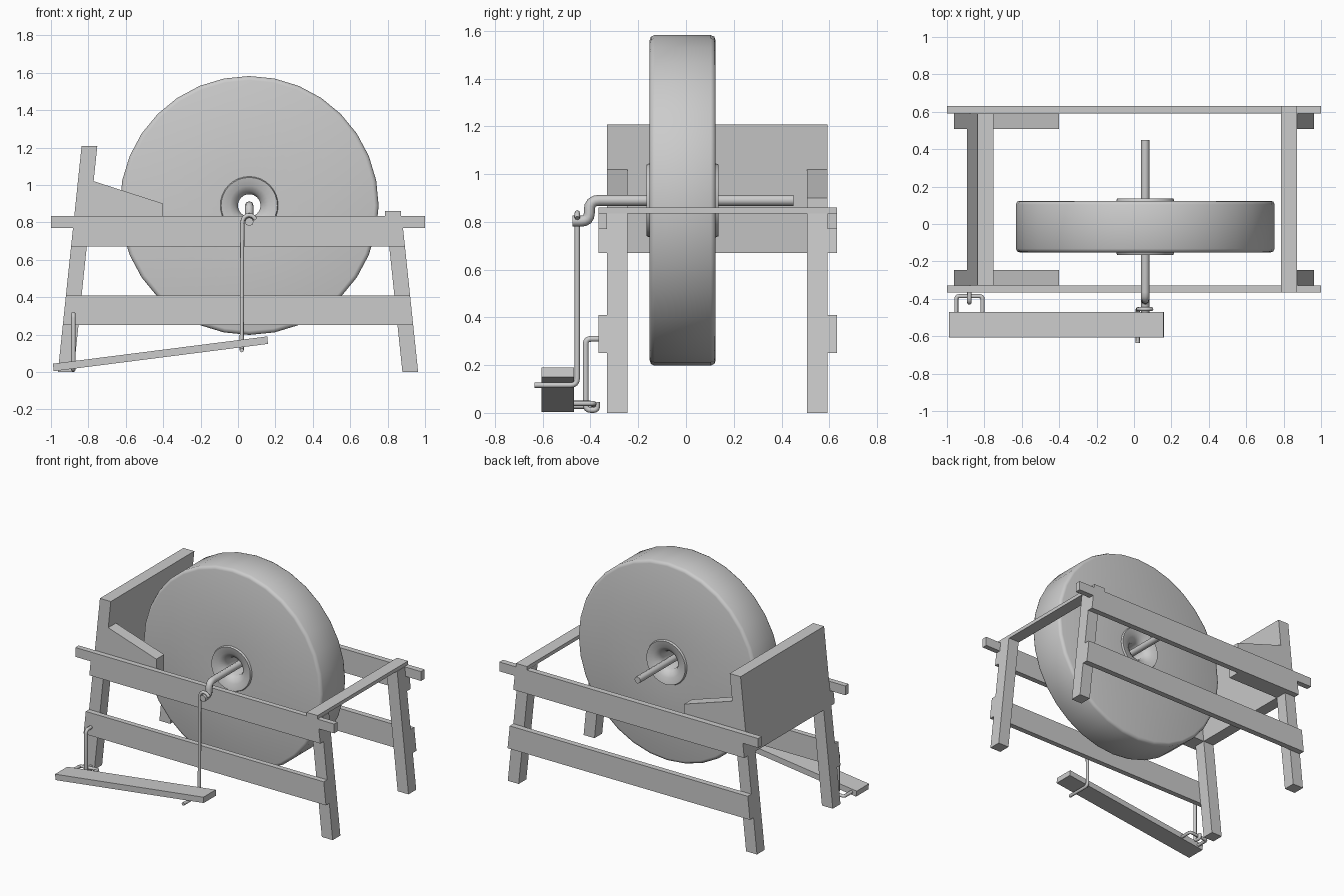
import bpy, bmesh, math
from mathutils import Vector

if "Cube" in bpy.data.objects:
    bpy.data.objects.remove(bpy.data.objects["Cube"])


def finish(name, bm, smooth=False):
    bmesh.ops.recalc_face_normals(bm, faces=bm.faces)
    me = bpy.data.meshes.new(name)
    bm.to_mesh(me)
    bm.free()
    ob = bpy.data.objects.new(name, me)
    bpy.context.collection.objects.link(ob)
    if smooth:
        shade(ob)
    return ob


def select(ob):
    bpy.ops.object.select_all(action='DESELECT')
    ob.select_set(True)
    bpy.context.view_layer.objects.active = ob


def shade(ob):
    select(ob)
    bpy.ops.object.shade_smooth_by_angle(angle=math.radians(50))


def prism(name, outline, y0, y1):
    """Timber: an x-z outline extruded from y0 to y1."""
    bm = bmesh.new()
    f = bm.faces.new([bm.verts.new((x, y0, z)) for x, z in outline])
    ext = bmesh.ops.extrude_face_region(bm, geom=[f])
    vs = [g for g in ext['geom'] if isinstance(g, bmesh.types.BMVert)]
    bmesh.ops.translate(bm, vec=(0, y1 - y0, 0), verts=vs)
    return finish(name, bm)


def tube(name, pts, r, bend=0.03, steps=4):
    """Bent bar: a path with rounded corners and a round section."""
    p = [Vector(q) for q in pts]
    path = [p[0]]
    for a, b, c in zip(p, p[1:], p[2:]):
        d = min(bend, (a - b).length * 0.48, (c - b).length * 0.48)
        s, e = b + (a - b).normalized() * d, b + (c - b).normalized() * d
        for i in range(steps + 1):
            t = i / steps
            path.append(s * (1 - t) ** 2 + b * 2 * t * (1 - t) + e * t * t)
    path.append(p[-1])
    cu = bpy.data.curves.new(name, 'CURVE')
    cu.dimensions = '3D'
    cu.bevel_depth = r
    cu.bevel_resolution = 2
    cu.use_fill_caps = True
    sp = cu.splines.new('POLY')
    sp.points.add(len(path) - 1)
    for q, v in zip(sp.points, path):
        q.co = (*v, 1)
    ob = bpy.data.objects.new(name, cu)
    bpy.context.collection.objects.link(ob)
    select(ob)
    bpy.ops.object.convert(target='MESH')
    shade(bpy.context.object)


def edge(z):
    """Outer face of the splayed right legs at height z."""
    return 0.963 - 0.105 * z


W = 0.084


def splayed(side, z0, z1):
    return [(side * edge(z0), z0), (side * (edge(z0) - W), z0),
            (side * (edge(z1) - W), z1), (side * edge(z1), z1)]


# Legs, rails and seat arms, front and back
for tag, leg_y, rail_y in (("front", (-0.33, -0.245), (-0.367, -0.33)),
                           ("back", (0.507, 0.592), (0.592, 0.632))):
    prism(f"{tag}_left_leg", splayed(-1, 0, 0.67), *leg_y)
    prism(f"{tag}_right_leg", splayed(1, 0, 0.835), *leg_y)
    a, b = edge(0.67), edge(0.77)
    prism(f"{tag}_top_rail", [(-1, 0.835), (-1, 0.77), (-b, 0.77), (-a, 0.67),
                              (a, 0.67), (b, 0.77), (1, 0.77), (1, 0.835)], *rail_y)
    a, b = edge(0.25), edge(0.41)
    prism(f"{tag}_lower_rail", [(-a, 0.25), (a, 0.25), (b, 0.41), (-b, 0.41)], *rail_y)
    prism(f"{tag}_arm", [(W - edge(0.67), 0.67), (-0.4, 0.67), (-0.4, 0.9),
                         (W - edge(1.02), 1.02)], *leg_y)

# Splash board and crossbar
prism("end_board", splayed(-1, 0.67, 1.208), -0.33, 0.592)
prism("crossbar", [(0.787, 0.835), (0.872, 0.835), (0.872, 0.86), (0.787, 0.86)],
      -0.367, 0.632)

# Grinding wheel, lathed about the axle
CX, CY, CZ, SIDES = 0.06, -0.014, 0.89, 32
half = [(0.06, 0.095), (0.075, 0.122), (0.105, 0.142), (0.15, 0.151), (0.155, 0.138),
        (0.67, 0.138), (0.685, 0.133), (0.692, 0.118)]
profile = half + [(r, -h) for r, h in reversed(half)]
bm = bmesh.new()
rings = []
for i in range(SIDES):
    t = 2 * math.pi * i / SIDES
    rings.append([bm.verts.new((CX + r * math.sin(t), CY + h, CZ + r * math.cos(t)))
                  for r, h in profile])
n = len(profile)
for i in range(SIDES):
    a, b = rings[i], rings[(i + 1) % SIDES]
    for j in range(n):
        k = (j + 1) % n
        bm.faces.new((a[j], a[k], b[k], b[j]))
finish("grinding_wheel", bm, smooth=True)

# Axle with crank
tube("axle_crank", [(CX, 0.45, CZ), (CX, -0.405, CZ), (CX, -0.405, 0.803),
                    (CX, -0.475, 0.803)], 0.023, 0.045)

# Connecting rod hooked over the crank
hook = [(CX + 0.037 * math.cos(t), -0.455, 0.803 + 0.037 * math.sin(t))
        for t in [math.radians(d) for d in (180, 140, 100, 60, 20)]]
tube("connecting_rod", [(0.02, -0.635, 0.116), (0.02, -0.455, 0.116)] + hook, 0.011, 0.03)

# Treadle
prism("treadle", [(-0.985, 0.004), (0.16, 0.15), (0.157, 0.19), (-0.99, 0.044)],
      -0.606, -0.47)

# Treadle hinge loop and its hanger
tube("treadle_loop", [(-0.95, -0.475, 0.028), (-0.95, -0.386, 0.028),
                      (-0.81, -0.386, 0.04), (-0.81, -0.475, 0.04)], 0.011, 0.015)
tube("treadle_hanger", [(-0.88, -0.36, 0.31), (-0.88, -0.42, 0.31), (-0.88, -0.42, 0.012),
                        (-0.88, -0.372, 0.012), (-0.88, -0.372, 0.045)], 0.012, 0.022)
